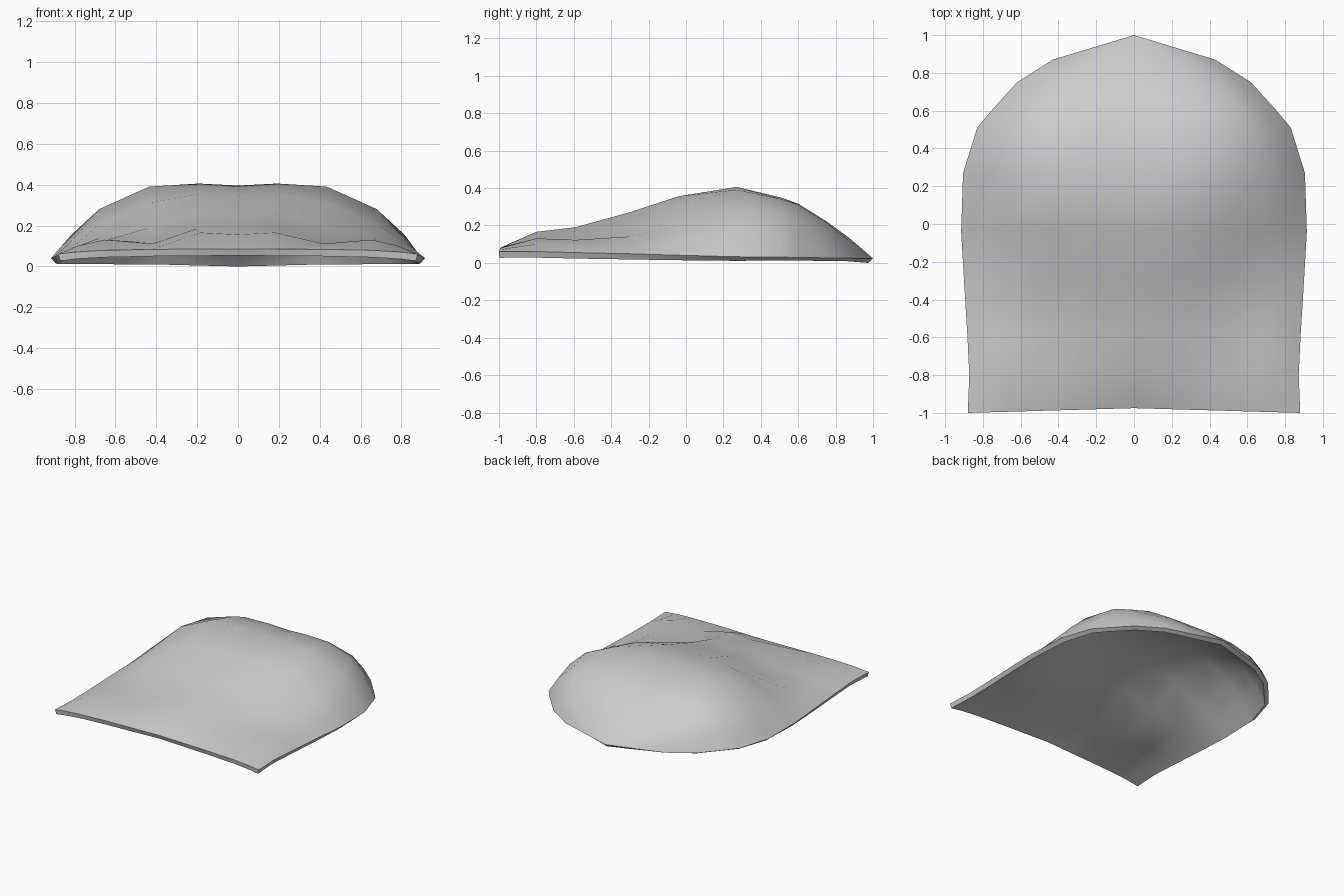
import bpy, bmesh, math

if "Cube" in bpy.data.objects:
    bpy.data.objects.remove(bpy.data.objects["Cube"])

# Fractions of the half width, centre to edge
FRACS = [0, .21, .48, .75, .9, 1]
# Each row: y, half width, heights from centre to edge
ROWS = [
    (-1.00, .880, [.095, .094, .093, .088, .080, .070]),
    (-.80, .872, [.165, .175, .120, .140, .110, .070]),
    (-.59, .882, [.185, .200, .125, .132, .105, .064]),
    (-.30, .900, [.270, .280, .200, .150, .100, .058]),
    (-.04, .915, [.355, .365, .320, .210, .125, .050]),
    (.27, .905, [.405, .415, .400, .290, .165, .042]),
    (.51, .830, [.350, .358, .350, .280, .165, .040]),
    (.60, .755, [.318, .325, .320, .260, .150, .038]),
    (.75, .620, [.232, .232, .225, .180, .110, .036]),
    (.87, .430, [.145, .145, .130, .100, .070, .034]),
]

# Draped upper surface, mirrored across x = 0
bm = bmesh.new()
grid = []
for i, (y, hw, zs) in enumerate(ROWS):
    cols = [(-f, z) for f, z in zip(FRACS[:0:-1], zs[:0:-1])] + list(zip(FRACS, zs))
    line = []
    for f, z in cols:
        bow = .025 * (1 - abs(f)) if i == 0 else 0   # front edge bows inwards
        line.append(bm.verts.new((f * hw, y + bow, z)))
    grid.append(line)
for a, b in zip(grid, grid[1:]):
    for j in range(len(a) - 1):
        bm.faces.new((a[j], a[j + 1], b[j + 1], b[j]))
# Rear point
tip = bm.verts.new((0, 1, .033))
last = grid[-1]
for j in range(len(last) - 1):
    bm.faces.new((last[j], last[j + 1], tip))
mesh = bpy.data.meshes.new("domed_shell")
bm.to_mesh(mesh)
bm.free()
shell = bpy.data.objects.new("domed_shell", mesh)
bpy.context.collection.objects.link(shell)

# Thin sheet thickness below the surface
mod = shell.modifiers.new("thickness", 'SOLIDIFY')
mod.thickness = .035
mod.offset = -1
bpy.context.view_layer.objects.active = shell
shell.select_set(True)
bpy.ops.object.modifier_apply(modifier=mod.name)

# Stand on the ground and smooth everything but the rim
low = min(v.co.z for v in shell.data.vertices)
for v in shell.data.vertices:
    v.co.z -= low
bpy.ops.object.shade_smooth_by_angle(angle=math.radians(40))
